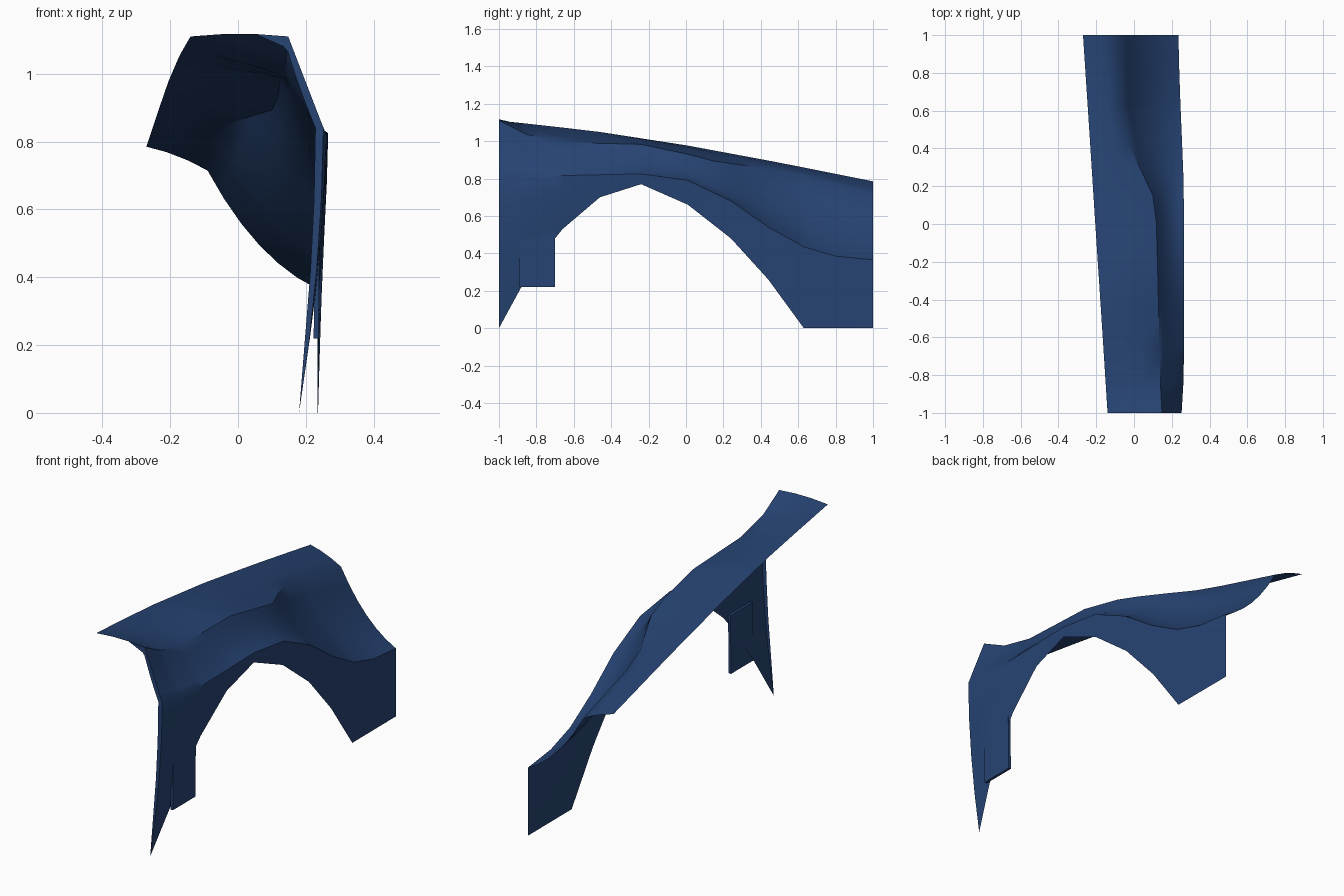
import bpy, bmesh, math
from mathutils import Vector

cube = bpy.data.objects.get("Cube")
if cube:
    bpy.data.objects.remove(cube, do_unlink=True)

paint = bpy.data.materials.new("navy_blue_paint")
paint.use_nodes = True
navy = (0.02, 0.058, 0.175, 1)
paint.diffuse_color = navy
paint.node_tree.nodes["Principled BSDF"].inputs["Base Color"].default_value = navy


def make_object(name, bm, smooth_angle=None):
    mesh = bpy.data.meshes.new(name)
    bm.to_mesh(mesh)
    bm.free()
    mesh.materials.append(paint)
    obj = bpy.data.objects.new(name, mesh)
    bpy.context.collection.objects.link(obj)
    if smooth_angle:
        bpy.ops.object.select_all(action='DESELECT')
        obj.select_set(True)
        bpy.context.view_layer.objects.active = obj
        bpy.ops.object.shade_smooth_by_angle(angle=math.radians(smooth_angle))
    return obj


def loft(bm, rows):
    """Skin neighbouring rows of points with quads, dropping collapsed ones."""
    grid = [[bm.verts.new(p) for p in row] for row in rows]
    for a, b in zip(grid, grid[1:]):
        for i in range(len(a) - 1):
            bm.faces.new((a[i], b[i], b[i + 1], a[i + 1]))
    bmesh.ops.remove_doubles(bm, verts=bm.verts[:], dist=0.0005)


# Lengthwise rails of the panel, each a list of (y, x, z)
inner_edge = [(-1, -.14, 1.11), (-.5, -.172, 1.055), (0, -.205, .978),
              (.5, -.237, .885), (1, -.27, .785)]
shoulder = [(-1, .148, 1.11), (-.85, .14, 1.035), (-.66, .135, .993),
            (-.24, .125, .983), (.01, .118, .93), (.15, .1, .893),
            (.3, .03, .872), (.44, -.035, .85), (.6, -.072, .82), (1, -.09, .715)]
waist = [(-1, .252, .84), (-.8, .264, .813), (-.24, .266, .825), (.01, .265, .79),
         (.24, .262, .68), (.44, .254, .54), (.63, .246, .435), (.8, .24, .385),
         (1, .235, .365)]
arch_edge = [(-1, .18, 0), (-.88, .212, .22), (-.7, .236, .48), (-.66, .24, .53),
             (-.46, .255, .7), (-.24, .262, .77), (.01, .258, .66),
             (.24, .252, .48), (.44, .243, .26), (.63, .236, 0), (1, .235, 0)]


def at(rail, y):
    """Point on a rail at the given length position."""
    for (y0, *a), (y1, *b) in zip(rail, rail[1:]):
        if y <= y1:
            t = (y - y0) / (y1 - y0)
            return Vector((a[0], y, a[1])).lerp(Vector((b[0], y, b[1])), t)


def span(a, b, steps, bulge):
    """Points from a up to, not including, b, bowed by the bulge vector."""
    for i in range(steps):
        t = i / steps
        yield a.lerp(b, t) + bulge * (4 * t * (1 - t))


def section(y):
    rails = [at(r, y) for r in (inner_edge, shoulder, waist, arch_edge)]
    rear = min(max((y + .75) / 1.2, 0), 1)
    front = max(0, -y) ** 4
    points = list(span(rails[0], rails[1], 3, Vector((0, 0, .008))))
    points += span(rails[1], rails[2], 6, Vector((-.01, 0, -.045)) * rear)
    points += span(rails[2], rails[3], 4, Vector((.016 * front, 0, 0)))
    return points + [rails[3]]


# Outer panel sheet
stations = sorted({p[0] for p in arch_edge + shoulder} | {-.94, -.35, -.12, .8, .9})
sections = [section(y) for y in stations]
bm = bmesh.new()
loft(bm, sections)
make_object("fender_panel", bm, 40)

# Narrow return flange along the front edge, tapering to nothing at both ends
bm = bmesh.new()
outer = sections[0][2:]
inner = []
for i, p in enumerate(outer):
    taper = math.sin(math.pi * i / (len(outer) - 1)) ** .5
    drop = .03 if i == 1 else 0
    inner.append(p + Vector((-.025 * taper, 0, -drop)))
loft(bm, [outer, inner])
make_object("front_flange", bm)

# Mounting tab on the front leg
bm = bmesh.new()
bmesh.ops.create_cube(bm, size=1)
bmesh.ops.scale(bm, vec=(.014, .19, .31), verts=bm.verts[:])
bmesh.ops.translate(bm, vec=(.234, -.795, .375), verts=bm.verts[:])
for v in bm.verts:
    if v.co.z < .3:
        v.co.x -= .004
make_object("mounting_tab", bm)
